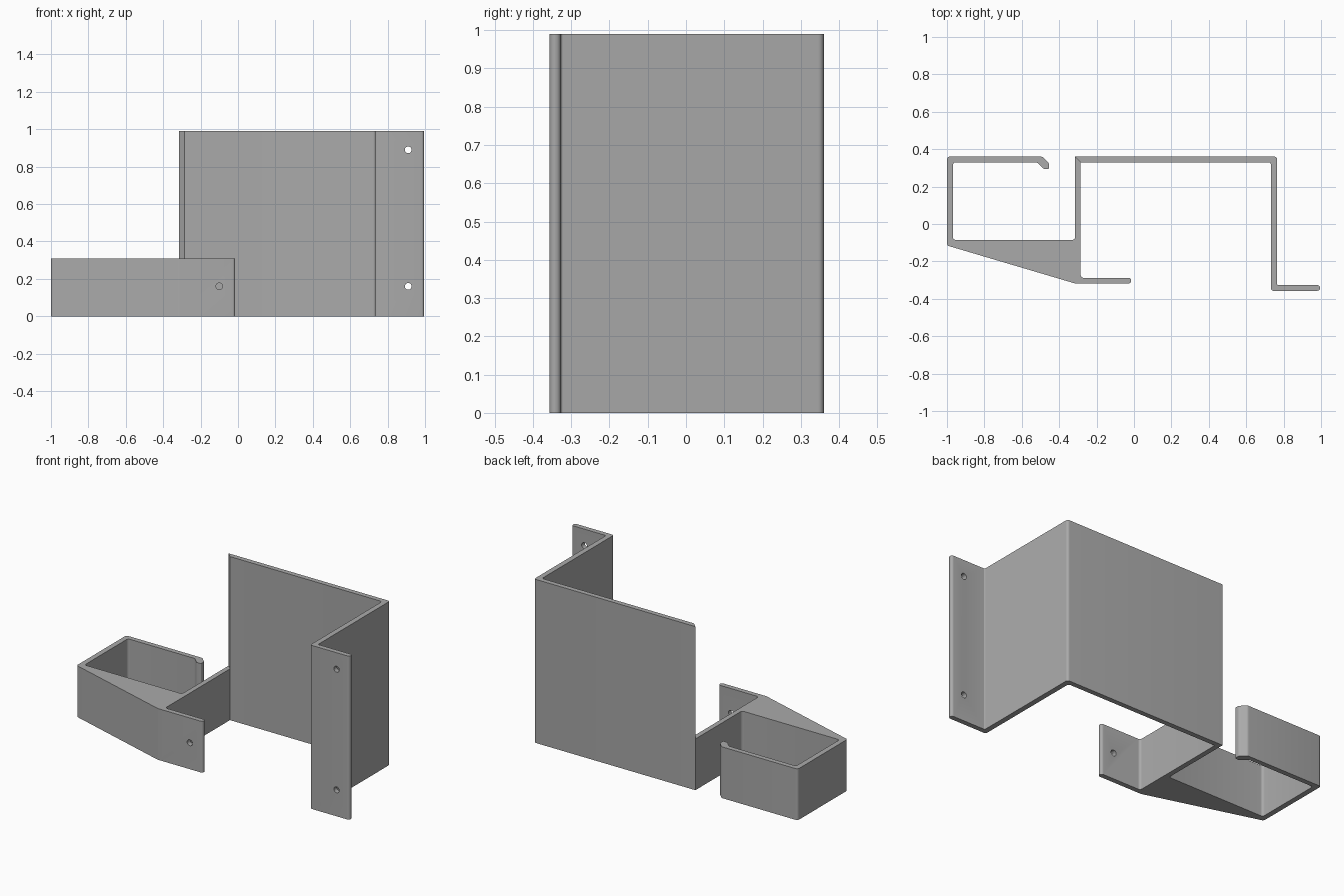
import bpy
import bmesh
import math
from mathutils import Vector

cube = bpy.data.objects.get("Cube")
if cube:
    bpy.data.objects.remove(cube, do_unlink=True)

grey = bpy.data.materials.new("plain grey")
grey.use_nodes = True
colour = (0.4, 0.4, 0.4, 1)
grey.diffuse_color = colour
grey.node_tree.nodes["Principled BSDF"].inputs["Base Color"].default_value = colour


def rounded(points, steps=5):
    """Replace each (x, y, radius) corner with a tangent arc."""
    out = []
    for i, (x, y, r) in enumerate(points):
        p = Vector((x, y))
        if r == 0:
            out.append(p)
            continue
        a = (Vector(points[i - 1][:2]) - p).normalized()
        b = (Vector(points[(i + 1) % len(points)][:2]) - p).normalized()
        half = a.angle(b) / 2
        centre = p + (a + b).normalized() * (r / math.sin(half))
        start = p + a * (r / math.tan(half)) - centre
        end = p + b * (r / math.tan(half)) - centre
        sweep = start.angle_signed(end)
        for k in range(steps + 1):
            t = -sweep * k / steps
            c, s = math.cos(t), math.sin(t)
            out.append(centre + Vector((start.x * c - start.y * s,
                                        start.x * s + start.y * c)))
    return out


def extrude(name, points, height):
    """Extrude a rounded plan outline straight up from the ground."""
    bm = bmesh.new()
    face = bm.faces.new([bm.verts.new((p.x, p.y, 0)) for p in rounded(points)])
    top = bmesh.ops.extrude_face_region(bm, geom=[face])["geom"]
    verts = [g for g in top if isinstance(g, bmesh.types.BMVert)]
    bmesh.ops.translate(bm, verts=verts, vec=(0, 0, height))
    bmesh.ops.remove_doubles(bm, verts=bm.verts, dist=0.0001)
    bmesh.ops.recalc_face_normals(bm, faces=bm.faces)
    mesh = bpy.data.meshes.new(name)
    bm.to_mesh(mesh)
    bm.free()
    mesh.materials.append(grey)
    obj = bpy.data.objects.new(name, mesh)
    bpy.context.collection.objects.link(obj)
    return obj


def drill(obj, x, y, z):
    """Cut a screw hole through a flange."""
    bpy.ops.mesh.primitive_cylinder_add(vertices=24, radius=0.018, depth=0.2,
                                        location=(x, y, z),
                                        rotation=(math.pi / 2, 0, 0))
    cutter = bpy.context.object
    cutter.name = "hole_cutter"
    cutter.data.materials.append(grey)
    mod = obj.modifiers.new("screw hole", "BOOLEAN")
    mod.operation = "DIFFERENCE"
    mod.solver = "EXACT"
    mod.object = cutter
    bpy.context.view_layer.objects.active = obj
    bpy.ops.object.modifier_apply(modifier=mod.name)
    bpy.data.objects.remove(cutter, do_unlink=True)


# Tall panel: mitred left end, right wall and screw flange
panel = extrude("tall_panel", [
    (-0.315, 0.36, 0), (0.765, 0.36, 0.015), (0.765, -0.327, 0.006),
    (0.995, -0.327, 0.0145), (0.995, -0.357, 0.0145), (0.733, -0.357, 0.012),
    (0.733, 0.33, 0.015), (-0.285, 0.33, 0)], 0.99)
for z in (0.16, 0.89):
    drill(panel, 0.91, -0.342, z)

# Low bracket: left wall, screw flange, gusset and hooked loop
bracket = extrude("hook_bracket", [
    (-0.315, 0.36, 0), (-0.285, 0.33, 0), (-0.285, -0.288, 0.015),
    (-0.015, -0.288, 0.0145), (-0.015, -0.318, 0.0145), (-0.315, -0.318, 0.05),
    (-1.0, -0.115, 0.015), (-1.0, 0.36, 0.015), (-0.49, 0.36, 0.02),
    (-0.455, 0.325, 0.01), (-0.455, 0.295, 0.005), (-0.483, 0.295, 0.01),
    (-0.52, 0.33, 0.01), (-0.968, 0.33, 0.015), (-0.968, -0.085, 0.015),
    (-0.315, -0.085, 0.015)], 0.31)
drill(bracket, -0.1, -0.303, 0.16)

# Smooth the bends, keep the edges crisp
bpy.ops.object.select_all(action="DESELECT")
for obj in (panel, bracket):
    obj.select_set(True)
    bpy.context.view_layer.objects.active = obj
bpy.ops.object.shade_smooth_by_angle(angle=math.radians(30))
